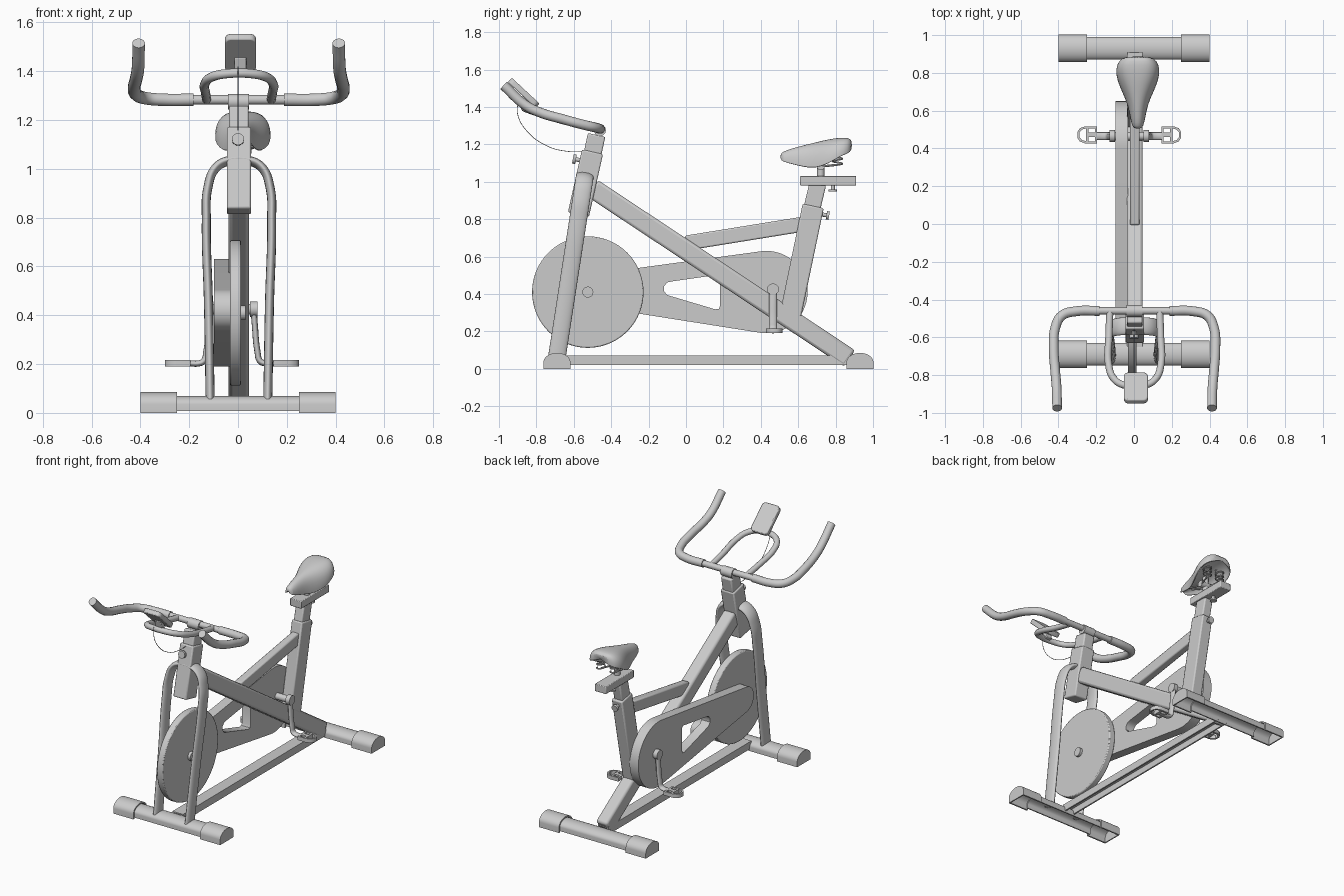
import bpy, bmesh, math
from math import sin, cos, pi

if "Cube" in bpy.data.objects:
    bpy.data.objects.remove(bpy.data.objects["Cube"])

FX = 0.004  # frame centre line


def finish(ob, bevel=0.0):
    if bevel:
        m = ob.modifiers.new("bevel", 'BEVEL')
        m.width, m.segments, m.limit_method = bevel, 2, 'ANGLE'
        m.angle_limit = math.radians(40)
    bpy.ops.object.select_all(action='DESELECT')
    bpy.context.view_layer.objects.active = ob
    ob.select_set(True)
    bpy.ops.object.shade_smooth_by_angle(angle=math.radians(40))
    return ob


def curve_mesh(cu):
    tmp = bpy.data.objects.new("tmp", cu)
    bpy.context.collection.objects.link(tmp)
    dg = bpy.context.evaluated_depsgraph_get()
    me = bpy.data.meshes.new_from_object(tmp.evaluated_get(dg))
    bpy.data.objects.remove(tmp)
    return me


def add(name, me, bevel=0.0):
    ob = bpy.data.objects.new(name, me)
    me.name = name
    bpy.context.collection.objects.link(ob)
    return finish(ob, bevel)


# outline(s) extruded along an axis from lo to hi; extra loops are holes
def plate(name, loops, lo, hi, axis='X', bevel=0.0):
    cu = bpy.data.curves.new(name, 'CURVE')
    cu.dimensions, cu.fill_mode = '2D', 'BOTH'
    cu.extrude = (hi - lo) / 2
    for pts in loops:
        sp = cu.splines.new('POLY')
        sp.points.add(len(pts) - 1)
        for p, q in zip(sp.points, pts):
            p.co = (q[0], q[1], 0, 1)
        sp.use_cyclic_u = True
    me = curve_mesh(cu)
    mid = (lo + hi) / 2
    bm = bmesh.new()
    bm.from_mesh(me)
    for v in bm.verts:
        a, b, c = v.co.x, v.co.y, v.co.z + mid
        v.co = {'X': (c, a, b), 'Y': (a, c, b), 'Z': (a, b, c)}[axis]
    bmesh.ops.remove_doubles(bm, verts=bm.verts, dist=1e-5)
    bmesh.ops.dissolve_limit(bm, angle_limit=0.02, verts=bm.verts, edges=bm.edges)
    bmesh.ops.recalc_face_normals(bm, faces=bm.faces)
    bm.to_mesh(me)
    bm.free()
    return add(name, me, bevel)


# box beam in the side plane from (y,z) to (y,z)
def beam(name, p, q, thick, half_x, bevel=0.008, cx=FX):
    d = math.hypot(q[0] - p[0], q[1] - p[1])
    ny, nz = -(q[1] - p[1]) / d * thick / 2, (q[0] - p[0]) / d * thick / 2
    quad = [(p[0] + ny, p[1] + nz), (p[0] - ny, p[1] - nz),
            (q[0] - ny, q[1] - nz), (q[0] + ny, q[1] + nz)]
    return plate(name, [quad], cx - half_x, cx + half_x, 'X', bevel)


# round tube along points, smooth path when more than two
def tube(name, pts, r, loc=(0, 0, 0), scale=(1, 1, 1), rot_x=0.0, res=6, sides=4, poly=False):
    cu = bpy.data.curves.new(name, 'CURVE')
    cu.dimensions, cu.bevel_depth, cu.bevel_resolution = '3D', r, sides
    cu.use_fill_caps, cu.resolution_u = True, res
    if poly or len(pts) == 2:
        sp = cu.splines.new('POLY')
        sp.points.add(len(pts) - 1)
        for p, q in zip(sp.points, pts):
            p.co = (*q, 1)
    else:
        sp = cu.splines.new('BEZIER')
        sp.bezier_points.add(len(pts) - 1)
        for p, q in zip(sp.bezier_points, pts):
            p.co = q
            p.handle_left_type = p.handle_right_type = 'AUTO'
    ob = add(name, curve_mesh(cu))
    ob.location, ob.scale, ob.rotation_euler = loc, scale, (rot_x, 0, 0)
    return ob


def circle(c, r, n=64, a0=0.0, a1=2 * pi, close=False):
    return [(c[0] + r * cos(a0 + (a1 - a0) * i / n), c[1] + r * sin(a0 + (a1 - a0) * i / n))
            for i in range(n + close)]


# arched shell section of the feet
def arch(c, w, h, z0, t):
    def half(w, h):
        top = [(c + w * cos(pi * i / 16), 0.035 + (h - 0.035) * sin(pi * i / 16)) for i in range(17)]
        return [(c + w, z0)] + top + [(c - w, z0)]
    return half(w, h) + half(w - t, h - t)[::-1]


# feet: bar, hollow end caps, end plates
for tag, c in (("front", -0.69), ("rear", 0.93)):
    plate(tag + "_foot_bar", [arch(c, 0.06, 0.07, 0.008, 0.008)], -0.26, 0.26)
    for side, s in (("left", -1), ("right", 1)):
        a, b = sorted((s * 0.25, s * 0.4))
        plate(f"{tag}_foot_cap_{side}", [arch(c, 0.072, 0.085, 0, 0.01)], a, b)
        a, b = sorted((s * 0.392, s * 0.4))
        plate(f"{tag}_foot_end_{side}", [arch(c, 0.071, 0.084, 0, 0.01)[:19]], a, b)

# base rail, open underneath
u = [(-.04, .02), (-.04, .07), (.04, .07), (.04, .02), (.03, .02), (.03, .062), (-.03, .062), (-.03, .02)]
plate("base_rail", [[(x + FX, z) for x, z in u]], -0.65, 0.88, 'Y')

# main frame
beam("diagonal_tube", (-0.50, 0.965), (0.875, 0.055), 0.105, 0.042, 0.015)
beam("upper_brace", (0.0, 0.672), (0.62, 0.772), 0.08, 0.026)
beam("seat_tube", (0.555, 0.27), (0.68, 0.87), 0.115, 0.04)
beam("seat_post", (0.66, 0.80), (0.705, 0.99), 0.09, 0.032)
beam("head_tube", (-0.575, 0.825), (-0.50, 1.16), 0.115, 0.05)
beam("handlebar_post", (-0.51, 1.10), (-0.478, 1.25), 0.095, 0.04)
tube("handlebar_clamp", [(-0.04, -0.46, 1.275), (0.045, -0.46, 1.275)], 0.032)

# inverted U front leg with oval section
half = [(0.118, 0.0), (0.125, 0.4), (0.134, 0.75), (0.128, 0.88), (0.095, 0.965), (0.04, 0.995)]
leg = [(x, 0, z) for x, z in half]
leg += [(-x, 0, z) for x, _, z in reversed(leg)]
tube("front_leg", leg, 0.0185, (FX, -0.692, 0.05), (1, 2.55, 1), -0.153, res=8, sides=6)

# flywheel and its hub
plate("flywheel", [circle((-0.525, 0.41), 0.298, 96)], -0.033, 0.012, 'X', 0.006)
tube("flywheel_hub", [(-0.06, -0.525, 0.41), (0.03, -0.525, 0.41)], 0.03)

# chain guard: two circles joined by tangents, with a window
cf, rf, cr, rr = (-0.50, 0.42), 0.085, (0.43, 0.41), 0.22
d = math.atan2(cr[1] - cf[1], cr[0] - cf[0])
phi = math.acos((rf - rr) / math.dist(cf, cr))
guard = circle(cr, rr, 40, d - phi, d + phi, True) + circle(cf, rf, 24, d + phi, d + 2 * pi - phi, True)
window = [(-.07, .468), (-.1, .462), (-.118, .44), (-.118, .415), (-.1, .394), (.155, .318), (.175, .32),
          (.182, .335), (.182, .49), (.17, .502)]
plate("chain_guard", [guard, window], -0.098, -0.033)

# cranks and pedals, mirrored about the drive centre
CX, CY = -0.025, 0.465
tube("crank_axle", [(-0.115, CY, 0.425), (0.065, CY, 0.425)], 0.022)
for side, s in (("left", -1), ("right", 1)):
    X = lambda x: CX + s * x
    tube("crank_boss_" + side, [(X(.075), CY, .425), (X(.105), CY, .425)], 0.032)
    arm = [(.088, .44), (.094, .36), (.105, .25), (.115, .213), (.135, .203), (.175, .203)]
    tube("crank_arm_" + side, [(X(x), 0, z) for x, z in arm], 0.0125, (0, CY, 0), (1, 1.7, 1))
    cage = [(.17, -.045), (.235, -.045), (.262, -.035), (.275, -.015), (.275, .015), (.262, .035),
            (.235, .045), (.17, .045)]
    holes = [[(.182, .012), (.182, .034), (.215, .034), (.215, .012)],
             [(.182, -.012), (.182, -.034), (.215, -.034), (.215, -.012)],
             [(.228, -.034), (.25, -.028), (.264, -.012), (.264, .012), (.25, .028), (.228, .034)]]
    plate("pedal_" + side, [[(X(x), y + 0.472) for x, y in lp] for lp in [cage] + holes], 0.19, 0.216, 'Z')

# handlebar and grips
tube("handlebar", [(-0.2, -0.46, 1.283), (0.2, -0.46, 1.283)], 0.02)
for side, s in (("left", -1), ("right", 1)):
    path = [(.185, -.46, 1.283), (.31, -.462, 1.283), (.385, -.485, 1.29), (.42, -.55, 1.305),
            (.428, -.66, 1.335), (.42, -.78, 1.37), (.413, -.86, 1.41), (.41, -.975, 1.515)]
    tube("grip_" + side, [(s * x, y, z) for x, y, z in path], 0.026, (0.003, 0, 0), sides=5)

# inner loop carrying the console
half = [(.132, -.46, 1.283), (.137, -.6, 1.312), (.139, -.74, 1.35), (.11, -.82, 1.377), (.05, -.855, 1.39)]
tube("console_loop", half + [(-x, y, z) for x, y, z in reversed(half)], 0.019, (FX, 0, 0))

# console: rounded slab, tilted, on a bracket
pts = []
for cx, cy, a in ((.038, .075, 0), (-.038, .075, 1), (-.038, -.075, 2), (.038, -.075, 3)):
    pts += circle((cx, cy), 0.026, 5, a * pi / 2, (a + 1) * pi / 2, True)
con = plate("console", [pts], -0.016, 0.016, 'Z', 0.006)
con.location, con.rotation_euler = (0.01, -0.868, 1.475), (-0.75, 0, 0)
beam("console_bracket", (-0.84, 1.385), (-0.86, 1.46), 0.03, 0.024, 0.004, 0.01)
tube("sensor_wire", [(0, -.90, 1.42), (0, -.90, 1.36), (0, -.85, 1.27), (0, -.74, 1.19), (0, -.63, 1.162),
                     (0, -.53, 1.162)], 0.002, sides=1)

# adjusting knobs: stem and head
for tag, p, q, r in (("head", (-.53, 1.11), (-.605, 1.122), .025), ("seat_tube", (.70, .83), (.765, .818), .022),
                     ("slider", (.785, 1.0), (.785, .948), .022)):
    k = [p[i] + (q[i] - p[i]) * 0.78 for i in (0, 1)]
    tube(tag + "_knob_stem", [(0, *p), (0, *q)], 0.011)
    tube(tag + "_knob", [(0, *k), (0, *q)], r)

# seat slider and clamp
beam("seat_slider", (0.61, 1.005), (0.91, 1.005), 0.05, 0.042, 0.004)
tube("seat_pin", [(0.012, 0.72, 1.02), (0.012, 0.72, 1.14)], 0.02)
tube("seat_clamp", [(-0.025, 0.72, 1.085), (0.055, 0.72, 1.085)], 0.022)

# seat: arched sections with a hollow underside
SX, N = 0.02, 24
stations = [(.505, .014, 1.145, 1.12), (.515, .03, 1.16, 1.105), (.56, .04, 1.177, 1.09), (.63, .053, 1.197, 1.07),
            (.69, .08, 1.214, 1.06), (.76, .112, 1.234, 1.085), (.82, .12, 1.245, 1.125), (.865, .103, 1.247, 1.145),
            (.888, .07, 1.235, 1.16)]
bm = bmesh.new()
rings = []
for y, w, top, rim in stations:
    ring = []
    dip = 0.012 * max(0, (y - 0.6) / 0.28)
    for i in range(N):
        a = 2 * pi * i / N
        k = abs(sin(a))
        if i <= N // 2:
            x, z = w * cos(a), rim + (top - rim) * k ** 0.7 - dip * k ** 8
        else:
            x, z = w * 0.9 * cos(a), rim + (top - rim) * 0.45 * k
        ring.append(bm.verts.new((SX + x, y, z)))
    rings.append(ring)
for r0, r1 in zip(rings, rings[1:]):
    for i in range(N):
        bm.faces.new((r0[i], r0[(i + 1) % N], r1[(i + 1) % N], r1[i]))
bm.faces.new(rings[0])
bm.faces.new(rings[-1])
bmesh.ops.recalc_face_normals(bm, faces=bm.faces)
me = bpy.data.meshes.new("seat")
bm.to_mesh(me)
bm.free()
seat = add("seat", me)
seat.modifiers.new("smooth", 'SUBSURF').levels = 1

# seat springs and rails
for side, s in (("left", -1), ("right", 1)):
    x = SX + s * 0.05
    coil = [(x + .026 * cos(a * pi / 6), .81 + .026 * sin(a * pi / 6), 1.09 + .0022 * a) for a in range(37)]
    tube("seat_spring_" + side, coil, 0.005, sides=1, poly=True)
    tube("seat_rail_" + side, [(SX + s * .015, .58, 1.12), (SX + s * .025, .70, 1.085), (x, .81, 1.09)], 0.006, sides=2)
